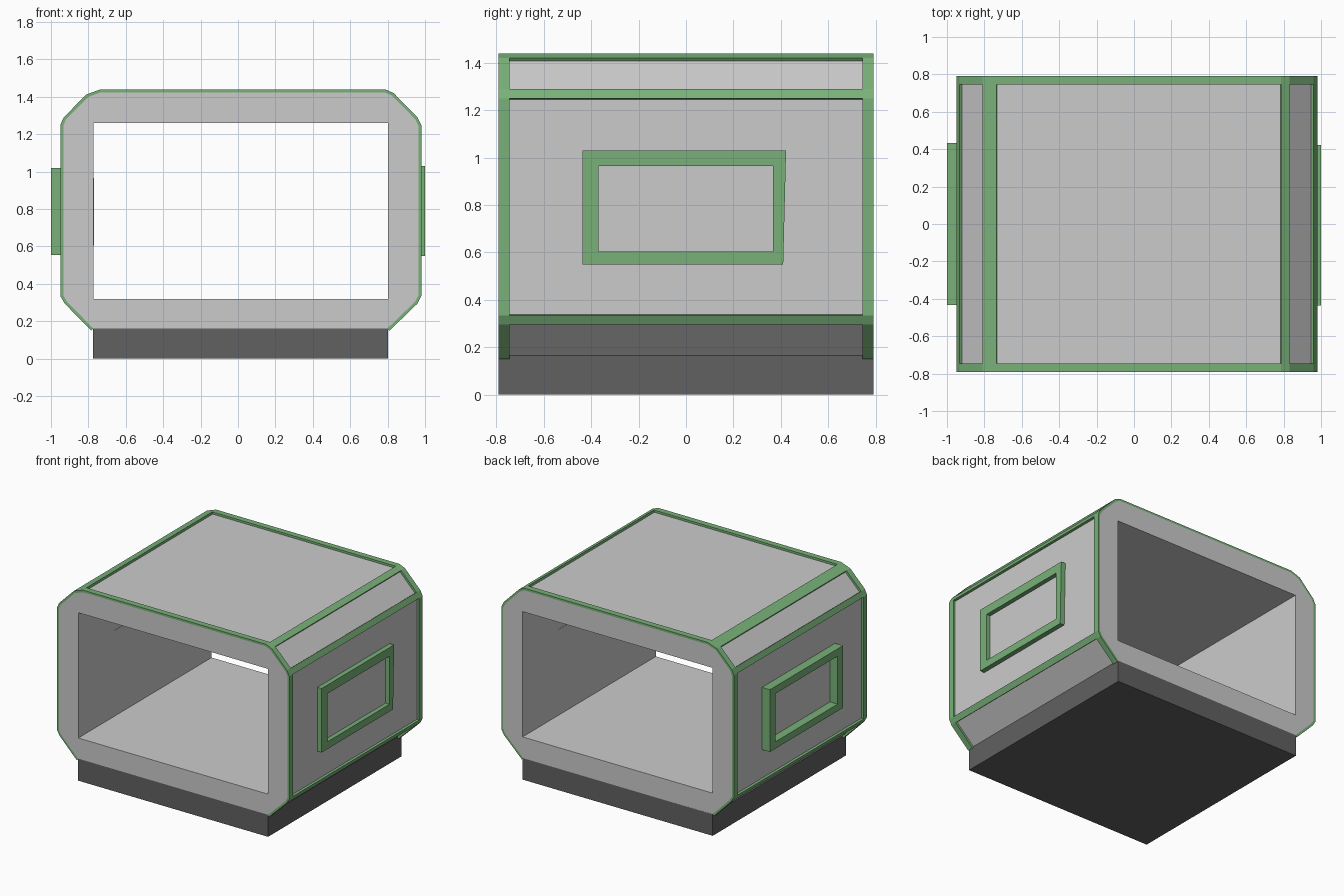
import bpy, bmesh
from mathutils import Vector

if "Cube" in bpy.data.objects:
    bpy.data.objects.remove(bpy.data.objects["Cube"])

HALF = 0.79      # half length along y
PANEL = 0.745    # half length of the recessed panels
DEPTH = 0.016    # recess depth of the panels


def material(name, rgb):
    m = bpy.data.materials.new(name)
    m.diffuse_color = (*rgb, 1)
    m.use_nodes = True
    m.node_tree.nodes["Principled BSDF"].inputs["Base Color"].default_value = m.diffuse_color
    return m


green = material("green_trim", (0.19, 0.44, 0.19))
dark = material("dark_base", (0.12, 0.12, 0.12))
light = material("light_pane", (0.62, 0.62, 0.62))


def prism(name, verts, offset, mat=None):
    """Extrude one flat outline along an offset vector."""
    bm = bmesh.new()
    face = bm.faces.new([bm.verts.new(v) for v in verts])
    ext = bmesh.ops.extrude_face_region(bm, geom=[face], use_keep_orig=True)
    new = [g for g in ext["geom"] if isinstance(g, bmesh.types.BMVert)]
    bmesh.ops.translate(bm, vec=offset, verts=new)
    bmesh.ops.recalc_face_normals(bm, faces=bm.faces)
    me = bpy.data.meshes.new(name)
    bm.to_mesh(me)
    bm.free()
    ob = bpy.data.objects.new(name, me)
    bpy.context.collection.objects.link(ob)
    if mat:
        me.materials.append(mat)
    return ob


def along_y(name, pts, y0, y1, mat=None):
    return prism(name, [(x, y0, z) for x, z in pts], (0, y1 - y0, 0), mat)


def box(name, lo, hi, mat=None):
    pts = [(lo[0], lo[2]), (hi[0], lo[2]), (hi[0], hi[2]), (lo[0], hi[2])]
    return along_y(name, pts, lo[1], hi[1], mat)


def cut(ob, cutter):
    mod = ob.modifiers.new("cut", "BOOLEAN")
    mod.operation, mod.solver, mod.object = "DIFFERENCE", "EXACT", cutter
    bpy.context.view_layer.objects.active = ob
    bpy.ops.object.modifier_apply(modifier=mod.name)
    bpy.data.objects.remove(cutter)


# Outer trim outline, open at the bottom; odd segments are the corner ribs
outer = [Vector(p) for p in (
    (0.81, 0.15), (0.96, 0.295), (0.98, 0.335), (0.98, 1.25), (0.96, 1.29),
    (0.832, 1.42), (0.787, 1.44), (-0.735, 1.44), (-0.81, 1.413),
    (-0.932, 1.29), (-0.95, 1.25), (-0.95, 0.335), (-0.927, 0.295), (-0.785, 0.15))]


def inset(pts, d):
    """Mitred offset to the left of an open outline."""
    res = []
    for i, p in enumerate(pts):
        dirs = []
        if i > 0:
            dirs.append((p - pts[i - 1]).normalized())
        if i < len(pts) - 1:
            dirs.append((pts[i + 1] - p).normalized())
        n = [Vector((-v.y, v.x)) for v in dirs]
        m = sum(n, Vector((0, 0))).normalized()
        res.append(p + m * d / m.dot(n[0]))
    return res


inner = inset(outer, DEPTH)

# Grey shell with the tunnel cut through it
shell = along_y("shell", inner, -HALF, HALF)
cut(shell, box("tunnel_cutter", (-0.772, -1, 0.32), (0.803, 1, 1.26)))

# Green hoops round both ends
for label, y0, y1 in (("front", -HALF, -PANEL), ("back", PANEL, HALF)):
    along_y(label + "_hoop", outer + inner[::-1], y0, y1, green)

# Green ribs along the corners
for i in range(1, len(outer) - 1, 2):
    if i == 0:
        continue
    along_y("corner_rib", [outer[i], outer[i + 1], inner[i + 1], inner[i]],
            -PANEL, PANEL, green)

# Dark base
box("base", (-0.775, -HALF, 0), (0.803, HALF, 0.165), dark)

# Side windows: frame outline, then opening size
windows = {
    "right": (0.955, 1.0, [(-0.437, 0.55), (0.41, 0.55), (0.422, 1.03), (-0.437, 1.03)]),
    "left": (-0.925, -1.0, [(-0.433, 0.553), (0.433, 0.553), (0.433, 1.02), (-0.433, 1.02)]),
}
for side, (x0, x1, outline) in windows.items():
    frame = prism(side + "_window_frame", [(x0, y, z) for y, z in outline],
                  (x1 - x0, 0, 0), green)
    cut(frame, box("window_cutter", (min(x0, x1) - 0.1, -0.37, 0.605),
                   (max(x0, x1) + 0.1, 0.367, 0.965)))
    # Pane passes right through the wall, just proud of it
    a, b = (0.801, 0.967) if side == "right" else (-0.937, -0.77)
    box(side + "_window_pane", (a, -0.37, 0.605), (b, 0.367, 0.965), light)
